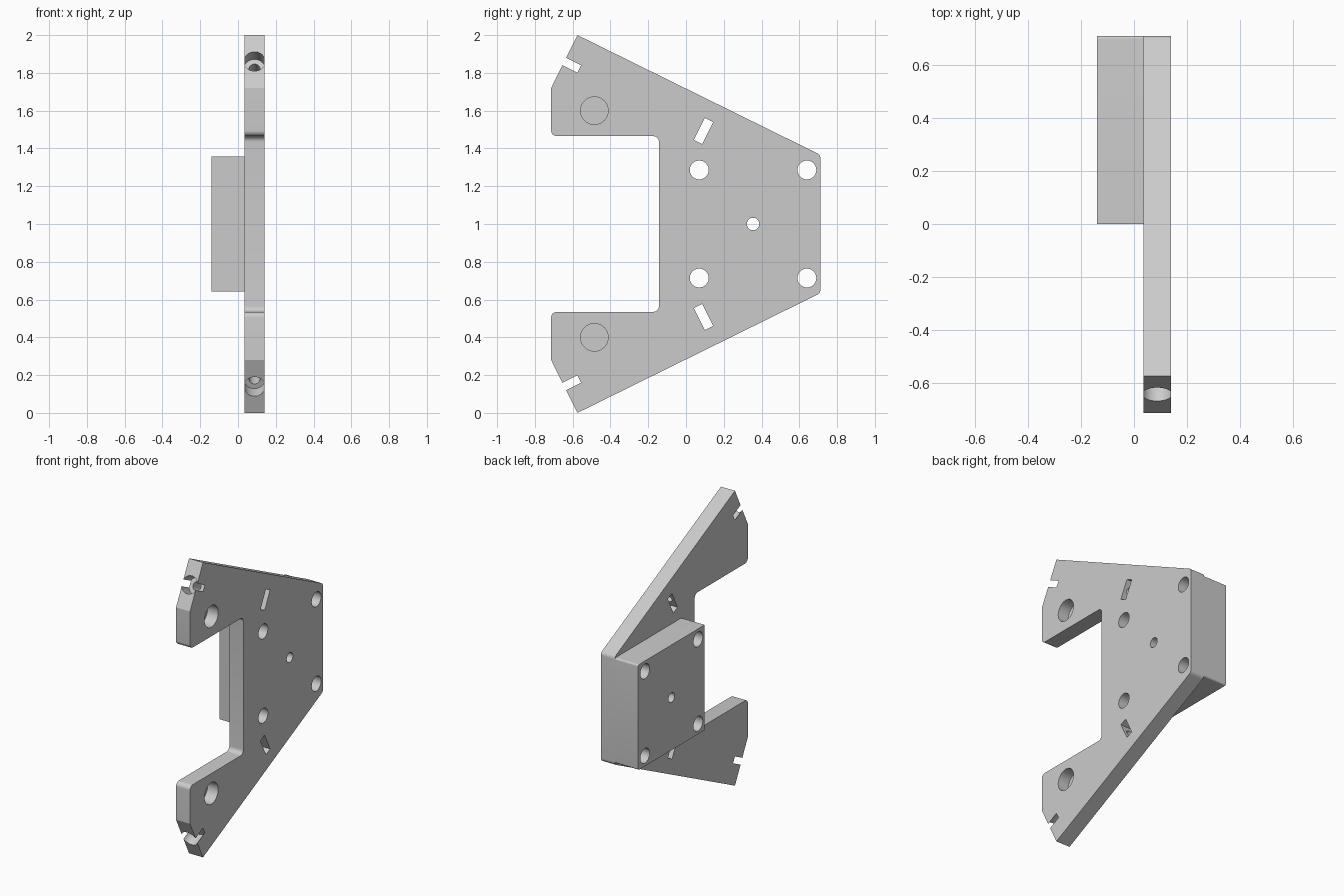
import bpy, bmesh, math
from mathutils import Vector, Matrix

cube = bpy.data.objects.get("Cube")
if cube:
    bpy.data.objects.remove(cube, do_unlink=True)

grey = bpy.data.materials.new("plain_grey")
grey.use_nodes = True
colour = (0.6, 0.6, 0.6, 1)
grey.diffuse_color = colour
grey.node_tree.nodes["Principled BSDF"].inputs["Base Color"].default_value = colour

X_BACK, X_JOIN, X_FACE = -0.14, 0.035, 0.14
X_MID = (X_JOIN + X_FACE) / 2
MID_Z = 1.0


def add_object(name, bm):
    bmesh.ops.recalc_face_normals(bm, faces=bm.faces[:])
    mesh = bpy.data.meshes.new(name)
    bm.to_mesh(mesh)
    bm.free()
    mesh.materials.append(grey)
    obj = bpy.data.objects.new(name, mesh)
    bpy.context.collection.objects.link(obj)
    return obj


def rounded(corners, steps=6):
    """Fillet each (y, z, radius) corner of a closed outline."""
    out = []
    for i, (y, z, r) in enumerate(corners):
        p = Vector((y, z))
        if not r:
            out.append(p)
            continue
        a = (Vector(corners[i - 1][:2]) - p).normalized()
        b = (Vector(corners[(i + 1) % len(corners)][:2]) - p).normalized()
        half = a.angle(b) / 2
        centre = p + (a + b).normalized() * r / math.sin(half)
        start = p + a * r / math.tan(half) - centre
        end = p + b * r / math.tan(half) - centre
        for k in range(steps + 1):
            out.append(centre + start.lerp(end, k / steps).normalized() * r)
    return out


def extrude_profile(name, points, x0, x1):
    bm = bmesh.new()
    face = bm.faces.new([bm.verts.new((x0, p[0], p[1])) for p in points])
    moved = bmesh.ops.extrude_face_region(bm, geom=[face])["geom"]
    bmesh.ops.translate(bm, vec=(x1 - x0, 0, 0),
                        verts=[v for v in moved if isinstance(v, bmesh.types.BMVert)])
    return add_object(name, bm)


def cut(target, cutter):
    """Subtract the cutter from the target and discard it."""
    cutter.hide_render = True
    mod = target.modifiers.new("cut", "BOOLEAN")
    mod.operation = "DIFFERENCE"
    mod.solver = "EXACT"
    mod.object = cutter
    bpy.context.view_layer.objects.active = target
    bpy.ops.object.modifier_apply(modifier=mod.name)
    bpy.data.objects.remove(cutter, do_unlink=True)


def rod(start, end, radius):
    start, end = Vector(start), Vector(end)
    axis = end - start
    bm = bmesh.new()
    bmesh.ops.create_cone(bm, cap_ends=True, segments=40, radius1=radius, radius2=radius,
                          depth=axis.length,
                          matrix=Matrix.Translation((start + end) / 2)
                          @ axis.to_track_quat("Z", "Y").to_matrix().to_4x4())
    return add_object("cutter", bm)


# Side plate: upper half outline, mirrored about mid height
upper = [(-0.143, 1.465, 0.03), (-0.714, 1.465, 0.03), (-0.714, 1.72, 0),
         (-0.575, 2.0, 0), (0.712, 1.366, 0.03)]
lower = [(y, 2 * MID_Z - z, r) for y, z, r in reversed(upper)]
plate = extrude_profile("side_plate", rounded(upper + lower), X_JOIN, X_FACE)

# Square mounting block behind the plate
block = extrude_profile("mounting_block",
                        rounded([(0, 0.643, 0), (0, 1.357, 0),
                                 (0.712, 1.357, 0.012), (0.712, 0.643, 0.012)]),
                        X_BACK, X_JOIN)

# Through holes in the plate and block
holes = [(y, z, 0.05) for y in (0.07, 0.64) for z in (0.714, 1.286)] + [(0.355, MID_Z, 0.033)]
for y, z, r in holes:
    for part in (plate, block):
        cut(part, rod((-0.3, y, z), (0.3, y, z), r))

for side in (1, -1):
    # Blind magnet pockets in the outer face
    z = MID_Z + side * 0.6
    cut(plate, rod((X_FACE - 0.08, -0.485, z), (0.3, -0.485, z), 0.073))

    # Bolt bore with a wide head recess, running to the nut slot
    mouth = Vector((X_MID, -0.645, MID_Z + side * 0.861))
    along = Vector((0, 0.894, -0.447 * side))
    slot_centre = mouth + along * 0.825
    cut(plate, rod(mouth - along * 0.1, mouth + along * 0.09, 0.057))
    cut(plate, rod(mouth, slot_centre, 0.029))

    # Nut slot through the plate
    across = Vector((0, along.z, -along.y))
    corners = [slot_centre + along * a * 0.025 + across * b * 0.065
               for a, b in ((1, 1), (1, -1), (-1, -1), (-1, 1))]
    cut(plate, extrude_profile("cutter", [(c.y, c.z) for c in corners], -0.05, 0.3))

for part in (plate, block):
    bpy.ops.object.select_all(action="DESELECT")
    part.select_set(True)
    bpy.context.view_layer.objects.active = part
    bpy.ops.object.shade_smooth_by_angle(angle=math.radians(25))
